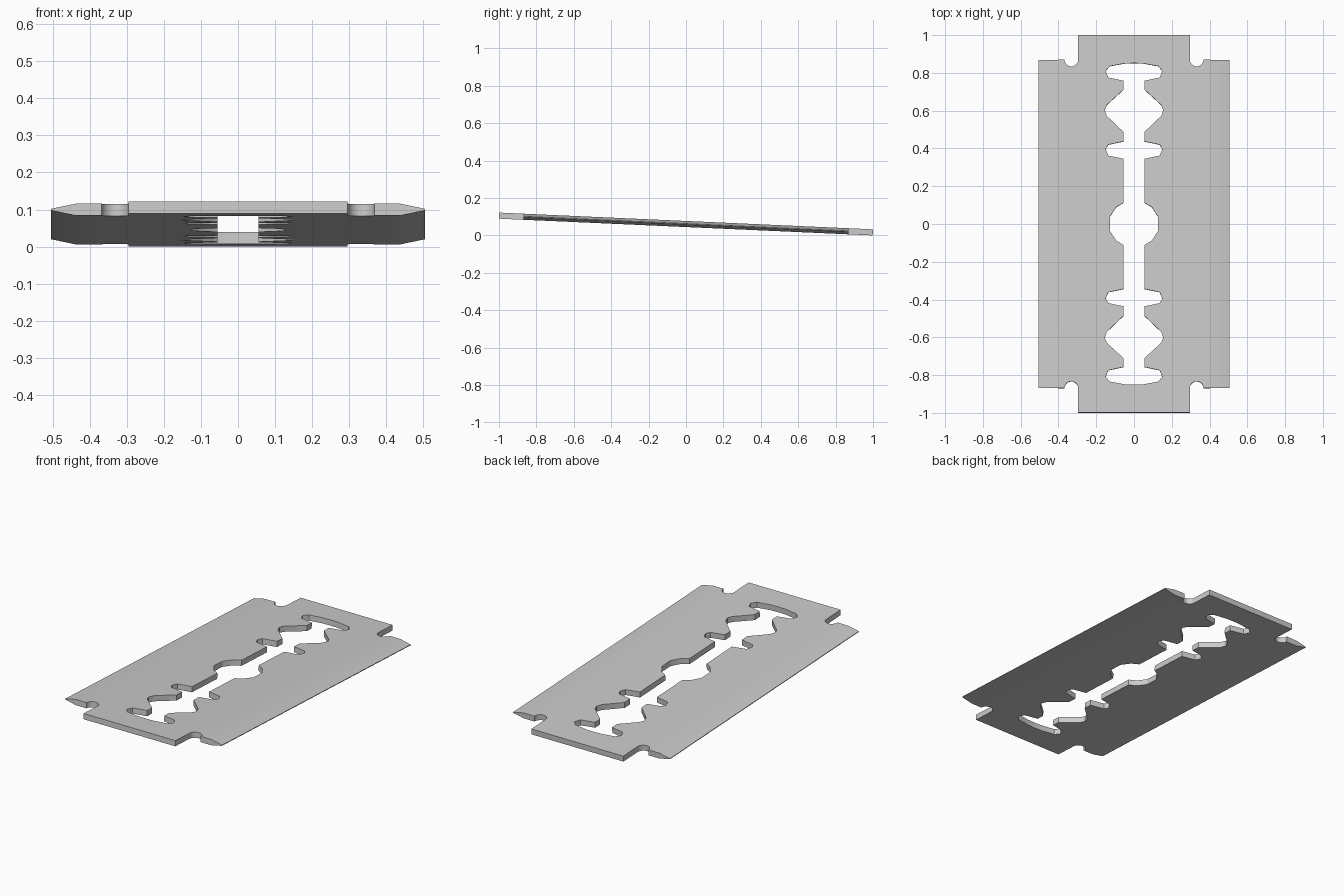
import bpy, bmesh, math
from mathutils import Matrix

if "Cube" in bpy.data.objects:
    bpy.data.objects.remove(bpy.data.objects["Cube"])

T = 0.0325                     # plate thickness
TILT = math.asin(0.0447)       # front end is propped up


def prism(name, pts, direction):
    """Closed prism: polygon of 3D points swept along a direction."""
    bm = bmesh.new()
    face = bm.faces.new([bm.verts.new(p) for p in pts])
    ext = bmesh.ops.extrude_face_region(bm, geom=[face])
    moved = [g for g in ext["geom"] if isinstance(g, bmesh.types.BMVert)]
    bmesh.ops.translate(bm, verts=moved, vec=direction)
    bmesh.ops.recalc_face_normals(bm, faces=bm.faces)
    me = bpy.data.meshes.new(name)
    bm.to_mesh(me)
    bm.free()
    ob = bpy.data.objects.new(name, me)
    bpy.context.collection.objects.link(ob)
    return ob


def cutter(name, outline):
    ob = prism(name, [(x, y, -0.1) for x, y in outline], (0, 0, 0.2))
    ob.hide_render = True
    return ob


# Blade plate: cross-section with both long edges ground thin
h = T / 2
half = [(0.36, h), (0.437, h), (0.505, 0.002)]
right = half + [(x, -z) for x, z in reversed(half)]
section = right + [(-x, -z) for x, z in right]
blade = prism("blade", [(x, -1, z) for x, z in section], (0, 2, 0))

# Central slot: one quarter of the outline, mirrored both ways
quarter = [(0.05, 0.85), (0.128, 0.836), (0.15, 0.81), (0.136, 0.776),
           (0.055, 0.758), (0.055, 0.712), (0.144, 0.63), (0.155, 0.604),
           (0.144, 0.572), (0.055, 0.487), (0.055, 0.437), (0.136, 0.42),
           (0.15, 0.395), (0.136, 0.362), (0.055, 0.345), (0.055, 0.112),
           (0.095, 0.088), (0.127, 0.038)]
side = quarter + [(x, -y) for x, y in reversed(quarter)]
slot = [(0, 0.852)] + side + [(0, -0.852)] + [(-x, y) for x, y in reversed(side)]
cutters = [cutter("slot_cutter", slot)]

# Corner notches: square shoulder with a round relief, at all four corners
arc = [(0.332 - 0.036 * math.cos(a), 0.87 - 0.036 * math.sin(a))
       for a in (math.pi * i / 10 for i in range(11))]
corner = [(0.296, 1.1)] + arc + [(0.6, 0.868), (0.6, 1.1)]
for sx in (1, -1):
    for sy in (1, -1):
        cutters.append(cutter("corner_cutter", [(x * sx, y * sy) for x, y in corner]))

# Cut the openings
bpy.context.view_layer.objects.active = blade
blade.select_set(True)
for c in cutters:
    m = blade.modifiers.new("cut", "BOOLEAN")
    m.operation = "DIFFERENCE"
    m.solver = "EXACT"
    m.object = c
    bpy.ops.object.modifier_apply(modifier=m.name)
for c in cutters:
    bpy.data.objects.remove(c)

# Tilt the plate and rest it on the ground
me = blade.data
me.transform(Matrix.Rotation(-TILT, 4, "X"))
me.transform(Matrix.Translation((0, 0, -min(v.co.z for v in me.vertices))))
bpy.ops.object.shade_smooth_by_angle(angle=math.radians(30))
